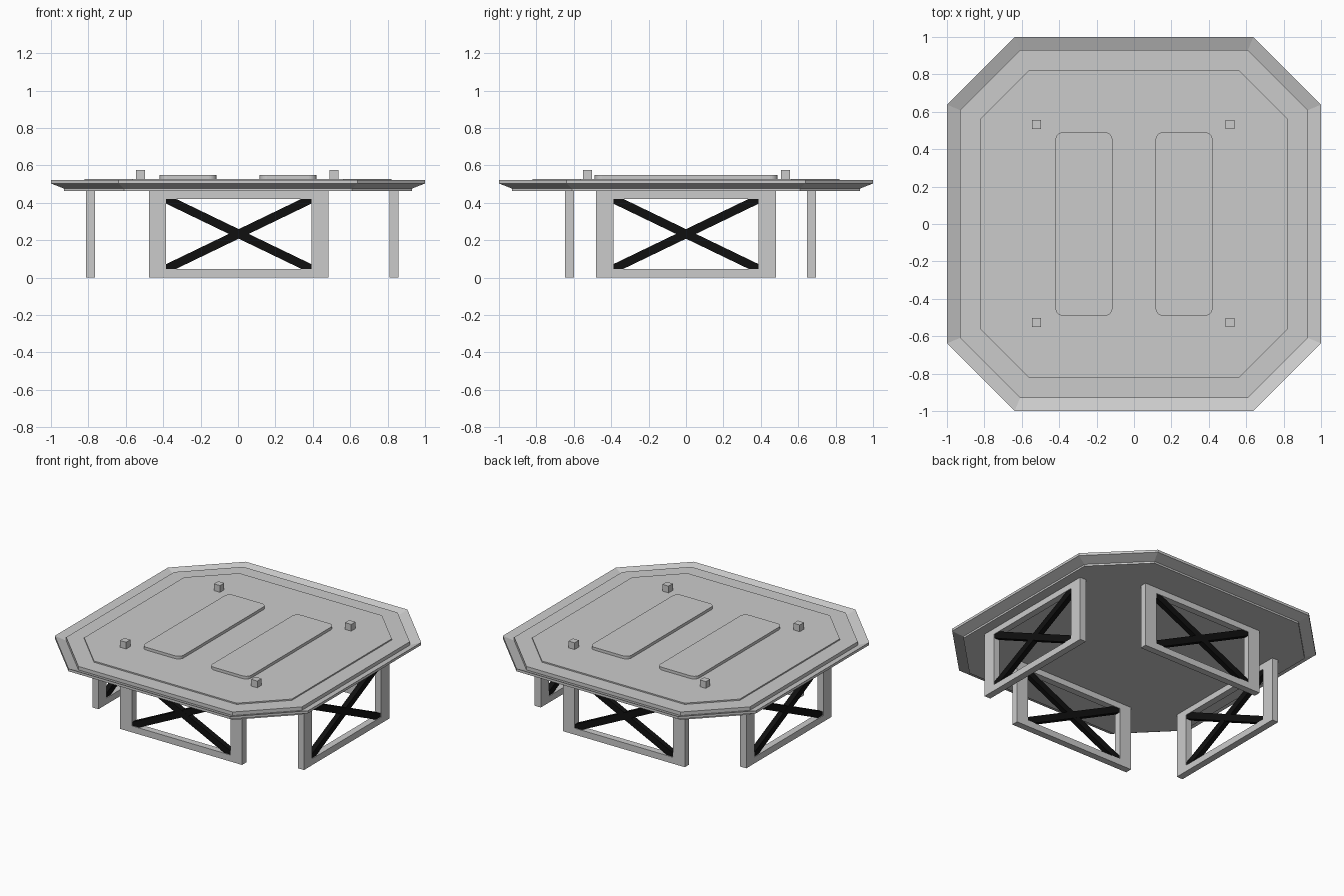
import bpy, math
from mathutils import Matrix, Vector

if "Cube" in bpy.data.objects:
    bpy.data.objects.remove(bpy.data.objects["Cube"])


def make(name, verts, faces, mat=None):
    me = bpy.data.meshes.new(name)
    me.from_pydata(verts, [], faces)
    me.update()
    ob = bpy.data.objects.new(name, me)
    bpy.context.collection.objects.link(ob)
    if mat:
        me.materials.append(mat)
    return ob


def prism(pts, z0, z1):
    n = len(pts)
    verts = [(x, y, z) for z in (z0, z1) for x, y in pts]
    faces = [list(range(n))[::-1], list(range(n, 2 * n))]
    faces += [(i, (i + 1) % n, (i + 1) % n + n, i + n) for i in range(n)]
    return verts, faces


def merge(parts):
    verts, faces = [], []
    for v, f in parts:
        k = len(verts)
        verts += v
        faces += [[i + k for i in face] for face in f]
    return verts, faces


def rect(x0, x1, y0, y1):
    return [(x0, y0), (x1, y0), (x1, y1), (x0, y1)]


def octagon(inset):
    # parallel inset of the outer deck outline
    r = 1 - inset
    c = 0.638 - inset * math.tan(math.pi / 8)
    return [(c, -r), (r, -c), (r, c), (c, r), (-c, r), (-r, c), (-r, -c), (-c, -r)]


def rounded_rect(x0, x1, y0, y1, r, seg=5):
    pts = []
    corners = [(x1 - r, y0 + r, -90), (x1 - r, y1 - r, 0), (x0 + r, y1 - r, 90), (x0 + r, y0 + r, 180)]
    for cx, cy, a in corners:
        for i in range(seg + 1):
            t = math.radians(a + 90 * i / seg)
            pts.append((cx + r * math.cos(t), cy + r * math.sin(t)))
    return pts


# Deck plates
make("deck_base", *prism(octagon(0.07), 0.463, 0.519))
make("deck_surface", *prism(octagon(0.18), 0.515, 0.528))

# Upward-tilted safety rim around the deck
profile = [(0.075, 0.474), (0, 0.503), (0, 0.521), (0.075, 0.492)]
rim = [(x, y, z) for inset, z in profile for x, y in octagon(inset)]
quads = [(p * 8 + i, p * 8 + (i + 1) % 8, (p + 1) % 4 * 8 + (i + 1) % 8, (p + 1) % 4 * 8 + i)
         for p in range(4) for i in range(8)]
make("safety_rim", rim, quads)

# Raised touchdown strips
for side, x0, x1 in (("left", -0.42, -0.115), ("right", 0.115, 0.42)):
    make("touchdown_strip_" + side, *prism(rounded_rect(x0, x1, -0.49, 0.49, 0.04), 0.525, 0.548))

# Corner lamps
for xs, x in (("left", -0.522), ("right", 0.514)):
    for ys, y in (("front", -0.527), ("back", 0.532)):
        h = 0.024
        make(f"lamp_{ys}_{xs}", *prism(rect(x - h, x + h, y - h, y + h), 0.525, 0.576))

# Support frames with crossed braces, drawn flat then stood upright
black = bpy.data.materials.new("black_brace")
black.diffuse_color = (0.005, 0.005, 0.005, 1)
black.use_nodes = True
black.node_tree.nodes["Principled BSDF"].inputs["Base Color"].default_value = black.diffuse_color
W, IN, H, LO, HI, D = 0.481, 0.388, 0.465, 0.046, 0.421, 0.024
stand = Matrix.Rotation(math.radians(90), 4, 'X')


def brace(flip, depth):
    a, b = 0.052, 0.026
    pts = [(-IN, HI), (-IN, HI - b), (IN - a, LO), (IN, LO), (IN, LO + b), (-IN + a, HI)]
    if flip:
        pts = [(-x, z) for x, z in reversed(pts)]
    return prism(pts, -depth, depth)


supports = {"front": (0.004, -0.623, 0), "back": (0.004, 0.671, 0),
            "left": (-0.789, 0, 90), "right": (0.834, 0, 90)}
for side, (x, y, turn) in supports.items():
    place = Matrix.Translation(Vector((x, y, 0))) @ Matrix.Rotation(math.radians(turn), 4, 'Z') @ stand
    bars = [rect(-W, -IN, 0, H), rect(IN, W, 0, H), rect(-IN, IN, 0, LO), rect(-IN, IN, HI, H)]
    frame = make(side + "_leg_frame", *merge([prism(b, -D, D) for b in bars]))
    cross = make(side + "_cross_brace", *merge([brace(False, 0.019), brace(True, 0.018)]), black)
    for ob in (frame, cross):
        ob.data.transform(place)
